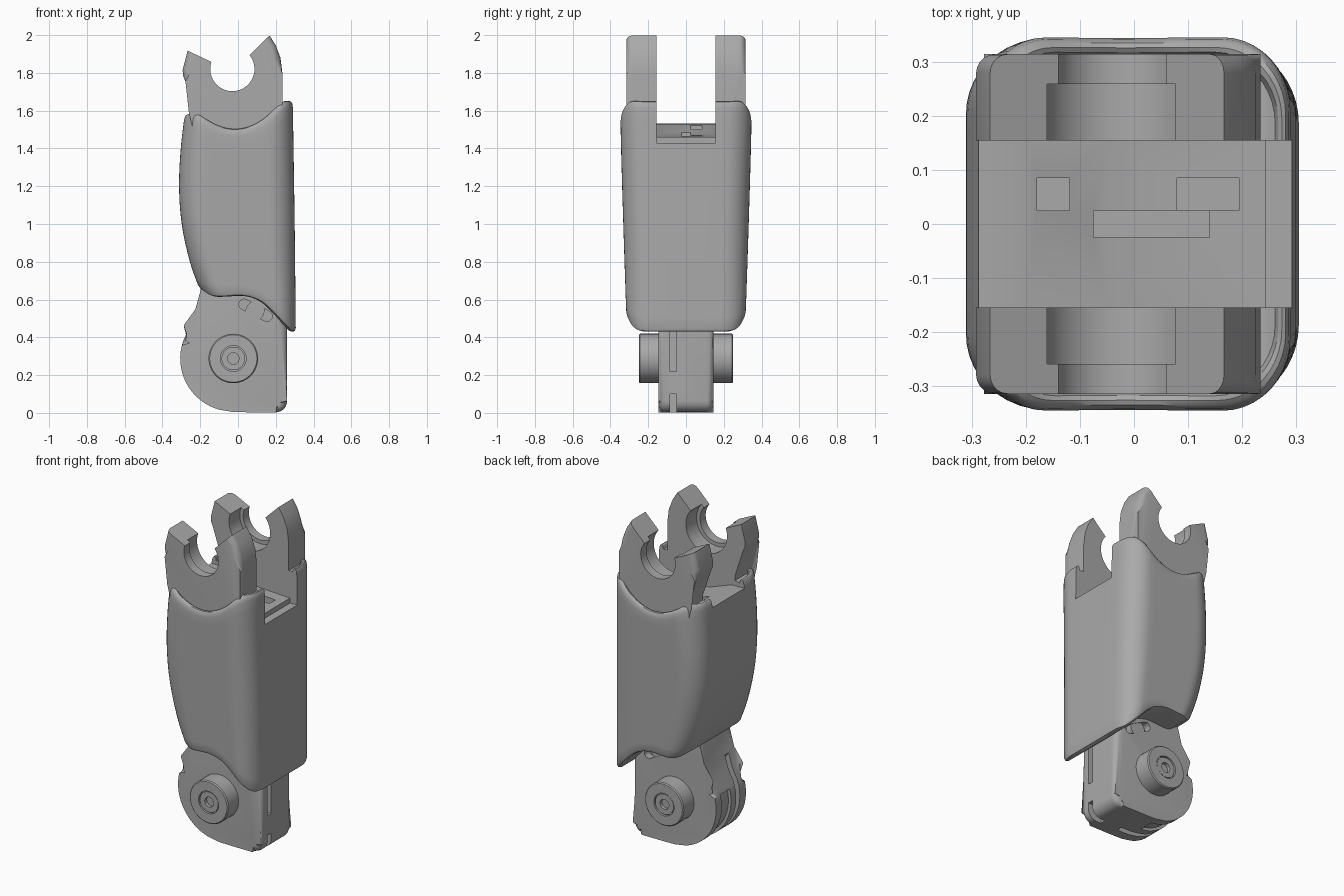
import bpy, bmesh, math

if "Cube" in bpy.data.objects:
    bpy.data.objects.remove(bpy.data.objects["Cube"], do_unlink=True)

grey = bpy.data.materials.new("plain grey")
grey.use_nodes = True
grey.diffuse_color = (0.4, 0.4, 0.4, 1)
grey.node_tree.nodes["Principled BSDF"].inputs["Base Color"].default_value = (0.4, 0.4, 0.4, 1)


def make(name, bm):
    bmesh.ops.recalc_face_normals(bm, faces=bm.faces)
    mesh = bpy.data.meshes.new(name)
    bm.to_mesh(mesh)
    bm.free()
    mesh.materials.append(grey)
    ob = bpy.data.objects.new(name, mesh)
    bpy.context.collection.objects.link(ob)
    return ob


def activate(ob):
    bpy.ops.object.select_all(action='DESELECT')
    ob.select_set(True)
    bpy.context.view_layer.objects.active = ob


def smooth(ob):
    activate(ob)
    bpy.ops.object.shade_smooth_by_angle(angle=math.radians(32))


def cut(ob, cutters):
    for c in cutters:
        c.hide_render = True
        mod = ob.modifiers.new("cut", 'BOOLEAN')
        mod.operation, mod.solver, mod.object = 'DIFFERENCE', 'EXACT', c
        activate(ob)
        bpy.ops.object.modifier_apply(modifier=mod.name)
        bpy.data.objects.remove(c, do_unlink=True)


def slab(name, pts, y0, y1, bevel=0, rule=None):
    """Extrude an x-z outline along y; bevel the rim edges that pass the rule."""
    bm = bmesh.new()
    a = [bm.verts.new((x, y0, z)) for x, z in pts]
    b = [bm.verts.new((x, y1, z)) for x, z in pts]
    bm.faces.new(a)
    bm.faces.new(b)
    for i in range(len(a)):
        j = (i + 1) % len(a)
        bm.faces.new((a[i], a[j], b[j], b[i]))
    if bevel:
        rim = [e for e in bm.edges
               if abs(e.verts[0].co.y - e.verts[1].co.y) < 1e-5 and (not rule or rule(e))]
        bmesh.ops.bevel(bm, geom=rim, offset=bevel, segments=5, profile=0.5, affect='EDGES')
    return make(name, bm)


def arc(cx, cz, r, a0, a1, n=24):
    return [(cx + r * math.cos(math.radians(a0 + (a1 - a0) * i / n)),
             cz + r * math.sin(math.radians(a0 + (a1 - a0) * i / n))) for i in range(n + 1)]


def disc(name, x, z, r, y0, y1):
    return slab(name, arc(x, z, r, 0, 352.5, 47), y0, y1)


def box(x0, x1, y0, y1, z0, z1):
    return slab("cutter", [(x0, z0), (x1, z0), (x1, z1), (x0, z1)], y0, y1)


def curve(points):
    """Smooth interpolation through (key, value) points."""
    def f(t):
        if t <= points[0][0]:
            return points[0][1]
        n = len(points)
        slope = []
        for i in range(n):
            p, q = points[max(i - 1, 0)], points[min(i + 1, n - 1)]
            slope.append((q[1] - p[1]) / (q[0] - p[0]))
        for i in range(n - 1):
            (a, va), (b, vb) = points[i], points[i + 1]
            if t <= b:
                h = b - a
                s = (t - a) / h
                return (va * (1 + 2 * s) * (1 - s) ** 2 + slope[i] * h * s * (1 - s) ** 2
                        + vb * s * s * (3 - 2 * s) + slope[i + 1] * h * s * s * (s - 1))
        return points[-1][1]
    return f


# Outer shell: rounded sections between a curved lower and a saddle upper edge
x_min = curve([(0.6, -0.175), (0.66, -0.205), (0.8, -0.255), (1.0, -0.298), (1.2, -0.312), (1.4, -0.303), (1.6, -0.28)])
x_max = curve([(0.43, 0.306), (1.0, 0.3), (1.65, 0.29)])
half = curve([(0.43, 0.313), (1.0, 0.332), (1.5, 0.346), (1.65, 0.346)])
bottom = curve([(-1, 0.655), (-0.85, 0.62), (-0.6, 0.615), (-0.2, 0.62), (0.05, 0.61), (0.3, 0.58),
                (0.55, 0.525), (0.75, 0.475), (0.92, 0.435), (1, 0.43)])
top = curve([(-1, 1.58), (-0.85, 1.587), (-0.6, 1.55), (-0.35, 1.517), (-0.05, 1.503), (0.25, 1.52),
             (0.5, 1.56), (0.72, 1.615), (0.88, 1.65), (1, 1.65)])

ru, rv, n = 0.44, 0.4, 10
outline = [(-1, v) for v in (0, 0.3)]
outline += [(-1 + ru - ru * math.cos(i / n * math.pi / 2), 1 - rv + rv * math.sin(i / n * math.pi / 2)) for i in range(n + 1)]
outline += [(-1 + ru + (2 - 2 * ru) * i / 12, 1) for i in range(1, 12)]
outline += [(1 - ru + ru * math.sin(i / n * math.pi / 2), 1 - rv + rv * math.cos(i / n * math.pi / 2)) for i in range(n + 1)]
outline += [(1, 0.3), (1, 0)]
loop = outline + [(u, -v) for u, v in outline[-2:0:-1]]

steps = [(0, 0.93, 0), (0, 0.98, 0.004), (0, 1, 0.02)]
steps += [(i / 20, 1, 0.02 - 0.055 * i / 20) for i in range(1, 21)]
steps += [(1, 0.99, -0.013), (1, 0.97, -0.003), (1, 0.945, 0), (1, 0.92, -0.006), (1, 0.9, -0.025)]
bm = bmesh.new()
rings = []
for t, scale, dz in steps:
    ring = []
    for u, v in loop:
        z = bottom(u) + (top(u) - bottom(u)) * t + dz
        mid, w = (x_min(z) + x_max(z)) / 2, (x_max(z) - x_min(z)) / 2
        ring.append(bm.verts.new((mid + u * w * scale, v * half(z) * scale, z)))
    rings.append(ring)
m = len(loop)
for r0, r1 in zip(rings, rings[1:]):
    for i in range(m):
        bm.faces.new((r0[i], r0[(i + 1) % m], r1[(i + 1) % m], r1[i]))
for ring in (rings[0], rings[-1]):
    for i in range(len(outline) - 1):
        quad = [ring[i], ring[i + 1], ring[(m - i - 1) % m], ring[(m - i) % m]]
        bm.faces.new(list(dict.fromkeys(quad)))
shell = make("shell", bm)

# Channel between the prongs, with three pockets in its floor
channel = slab("cutter", [(-0.5, 1.535), (-0.2, 1.53), (-0.05, 1.475), (0.245, 1.46), (0.245, 1.43),
                          (0.5, 1.43), (0.5, 2.2), (-0.5, 2.2)], -0.155, 0.155)
cut(shell, [channel, box(-0.18, -0.12, 0.025, 0.085, 1.4, 1.7),
            box(-0.075, 0.14, -0.025, 0.025, 1.38, 1.7), box(0.08, 0.195, 0.025, 0.085, 1.42, 1.7)])
smooth(shell)

# Pair of open-ended prongs with a stepped bearing seat
cx, cz = -0.03, 1.82
side_l = [(-0.225, 1.3), (-0.225, 1.595), (-0.278, 1.754), (-0.291, 1.785), (-0.293, 1.815), (-0.267, 1.918)]
side_r = [(0.167, 1.998), (0.2, 1.945), (0.225, 1.88), (0.235, 1.8), (0.235, 1.3)]
for side, label in ((-1, "front"), (1, "back")):
    def outer(e):
        return all(v.co.y * side > 0.3 for v in e.verts) and not any(abs(v.co.x - cx) < 0.01 for v in e.verts) \
            and e.calc_length() < 0.4
    prong = slab(label + "_prong", side_l + [(cx, 1.805)] + side_r, side * 0.155, side * 0.315, 0.035, outer)
    cut(prong, [disc("cutter", cx, cz, 0.117, side * 0.1, side * 0.4),
                disc("cutter", cx, cz, 0.14, side * 0.1, side * 0.26)])
    smooth(prong)

# Lower joint body
body = [(-0.17, 0.8), (-0.195, 0.66), (-0.225, 0.55), (-0.255, 0.45)]
body += arc(-0.025, 0.288, 0.281, 160, 255, 16)
body += [(-0.03, 0.005), (0.06, 0.003)] + arc(0.2, 0.063, 0.06, -90, 0, 6) + [(0.26, 0.46), (0.22, 0.52), (0.1, 0.62), (0, 0.8)]
joint = slab("joint_body", body, -0.145, 0.145, 0.035)


def band(y0, y1, depth, a0, a1):
    return slab("cutter", arc(-0.025, 0.288, 0.45, a0, a1) + arc(-0.025, 0.288, 0.281 - depth, a1, a0), y0, y1)


slot_a = math.radians(-27)


def tilted_slot(y0, y1):
    ends = arc(0.06, 0, 0.028, -90, 90, 10) + arc(-0.075, 0, 0.028, 90, 270, 10)
    return slab("cutter", [(0.1 + x * math.cos(slot_a) - z * math.sin(slot_a),
                            0.54 + x * math.sin(slot_a) + z * math.cos(slot_a)) for x, z in ends], y0, y1)


cut(joint, [box(0.2, 0.4, -0.085, -0.05, 0.22, 0.47), box(0.17, 0.4, -0.085, -0.05, -0.1, 0.1),
            band(-0.085, -0.05, 0.08, 130, 285), band(0, 0.09, 0.018, 165, 265),
            tilted_slot(-0.2, -0.1), tilted_slot(0.1, 0.2)])
smooth(joint)

# Guide pin in the tilted slots
smooth(disc("guide_pin", 0.09, 0.54, 0.05, -0.14, 0.14))

# Pivot hub turned around the y axis
half_profile = [(0.0, 0.225), (0.03, 0.225), (0.03, 0.245), (0.062, 0.245), (0.062, 0.235), (0.068, 0.235),
                (0.068, 0.25), (0.125, 0.25), (0.131, 0.244)]
profile = half_profile + [(r, -y) for r, y in reversed(half_profile)]
bm = bmesh.new()
verts = [bm.verts.new((r, y, 0)) for r, y in profile]
edges = [bm.edges.new(p) for p in zip(verts, verts[1:])]
bmesh.ops.spin(bm, geom=verts + edges, cent=(0, 0, 0), axis=(0, 1, 0), angle=math.tau, steps=48)
bmesh.ops.remove_doubles(bm, verts=bm.verts, dist=1e-4)
bmesh.ops.translate(bm, verts=bm.verts, vec=(-0.025, 0, 0.288))
smooth(make("pivot_hub", bm))
